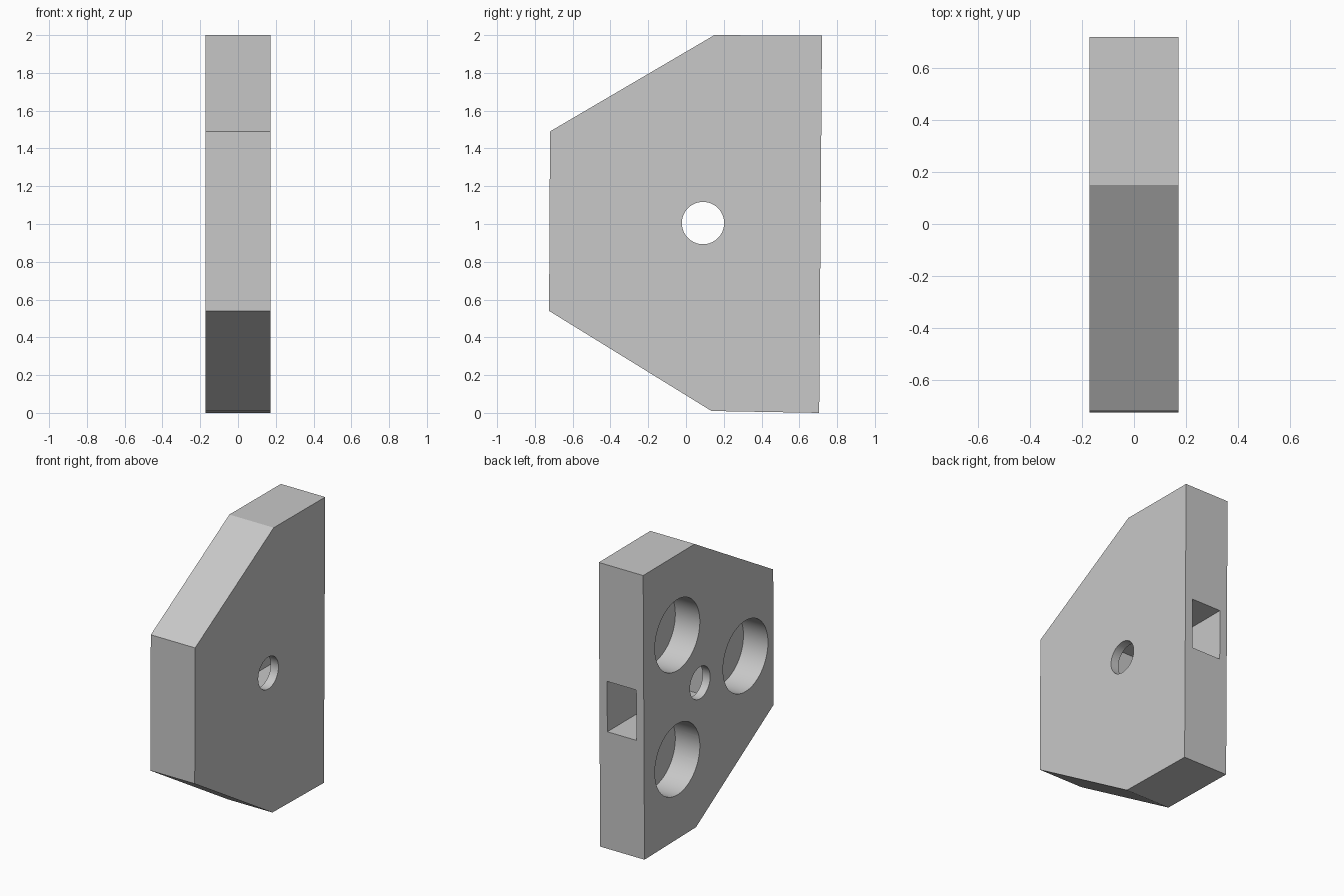
import bpy, bmesh, math
from mathutils import Matrix, Vector

cube = bpy.data.objects.get("Cube")
if cube:
    bpy.data.objects.remove(cube, do_unlink=True)

HALF = 0.172                      # half thickness of the plate
HOLE_Y, HOLE_Z = 0.09, 1.0        # axis of the through hole

grey = bpy.data.materials.new("light_grey")
grey.use_nodes = True
grey.diffuse_color = (0.58, 0.58, 0.58, 1)
grey.node_tree.nodes["Principled BSDF"].inputs["Base Color"].default_value = (0.58, 0.58, 0.58, 1)


def make_object(name, bm):
    bmesh.ops.recalc_face_normals(bm, faces=bm.faces)
    mesh = bpy.data.meshes.new(name)
    bm.to_mesh(mesh)
    bm.free()
    mesh.materials.append(grey)
    obj = bpy.data.objects.new(name, mesh)
    bpy.context.collection.objects.link(obj)
    return obj


def cylinder_x(name, y, z, radius, x0, x1):
    bm = bmesh.new()
    place = Matrix.Translation(((x0 + x1) / 2, y, z)) @ Matrix.Rotation(math.pi / 2, 4, 'Y')
    bmesh.ops.create_cone(bm, cap_ends=True, segments=64, radius1=radius,
                          radius2=radius, depth=x1 - x0, matrix=place)
    return make_object(name, bm)


def box(name, low, high):
    low, high = Vector(low), Vector(high)
    bm = bmesh.new()
    place = Matrix.Translation((low + high) / 2) @ Matrix.Diagonal((*(high - low), 1))
    bmesh.ops.create_cube(bm, size=1, matrix=place)
    return make_object(name, bm)


# Plate: six-sided side profile extruded across its thickness
profile = [(0.705, 0), (0.72, 1.997), (0.15, 2), (-0.72, 1.49), (-0.725, 0.54), (0.135, 0.01)]
bm = bmesh.new()
face = bm.faces.new([bm.verts.new((-HALF, y, z)) for y, z in profile])
side = bmesh.ops.extrude_face_region(bm, geom=[face])
bmesh.ops.translate(bm, vec=(2 * HALF, 0, 0),
                    verts=[v for v in side["geom"] if isinstance(v, bmesh.types.BMVert)])
plate = make_object("plate", bm)

# Through hole, and a nut slot entering from the back and ending past the hole
cutters = [
    cylinder_x("through_hole_cutter", HOLE_Y, HOLE_Z + 0.005, 0.112, -0.4, 0.4),
    box("nut_slot_cutter", (-0.114, -0.09, 0.823), (0.112, 1, 1.177)),
]

# Three round blind pockets spaced evenly around the hole
for i in range(3):
    angle = math.pi + i * math.tau / 3
    cutters.append(cylinder_x("pocket_cutter", HOLE_Y + 0.503 * math.cos(angle),
                              HOLE_Z + 0.503 * math.sin(angle), 0.249, -0.4, 0.018))

# Cut everything out of the plate
for cutter in cutters:
    cutter.hide_render = True
    mod = plate.modifiers.new(cutter.name, 'BOOLEAN')
    mod.operation = 'DIFFERENCE'
    mod.solver = 'EXACT'
    mod.object = cutter

bpy.ops.object.select_all(action='DESELECT')
plate.select_set(True)
bpy.context.view_layer.objects.active = plate
for mod in list(plate.modifiers):
    bpy.ops.object.modifier_apply(modifier=mod.name)
for cutter in cutters:
    bpy.data.objects.remove(cutter, do_unlink=True)

bpy.ops.object.shade_smooth_by_angle(angle=math.radians(30))
